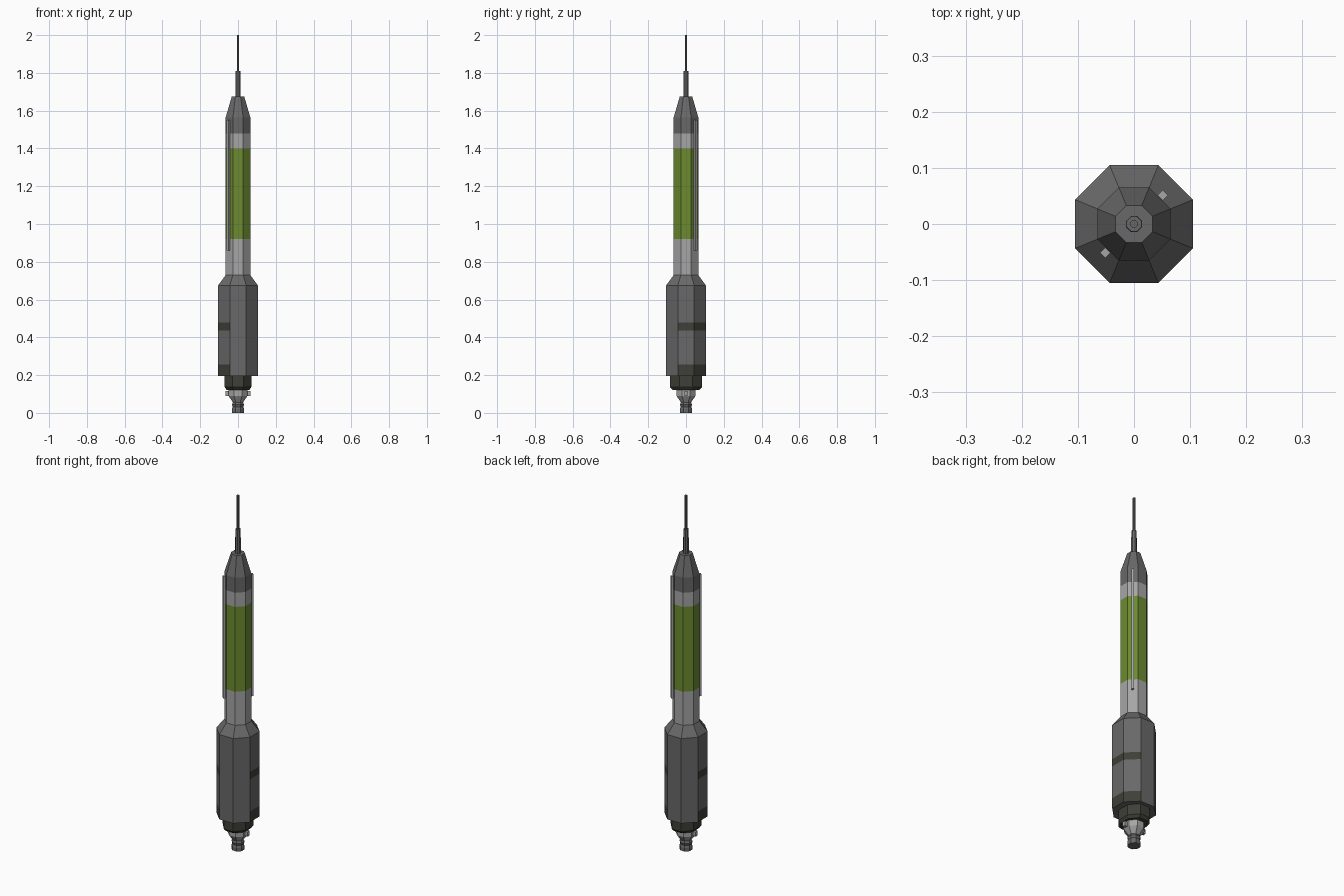
import bpy, bmesh, math
from mathutils import Matrix

if "Cube" in bpy.data.objects:
    bpy.data.objects.remove(bpy.data.objects["Cube"])


def material(name, r, g, b):
    m = bpy.data.materials.new(name)
    m.diffuse_color = (r, g, b, 1)
    m.use_nodes = True
    m.node_tree.nodes["Principled BSDF"].inputs["Base Color"].default_value = m.diffuse_color
    return m


DARK = material("dark grey", 0.14, 0.14, 0.14)
LIGHT = material("light grey", 0.38, 0.38, 0.38)
GREEN = material("olive green", 0.15, 0.26, 0.03)
BLACK = material("blackish olive", 0.05, 0.05, 0.04)


def finish(name, bm, mats, rule=None):
    bmesh.ops.recalc_face_normals(bm, faces=bm.faces)
    bm.normal_update()
    if rule:
        for f in bm.faces:
            f.material_index = rule(f.calc_center_median(), f.normal)
    me = bpy.data.meshes.new(name)
    bm.to_mesh(me)
    bm.free()
    for m in mats:
        me.materials.append(m)
    ob = bpy.data.objects.new(name, me)
    bpy.context.collection.objects.link(ob)
    return ob


def turned(name, profile, mats, rule=None, sides=8, sx=1, sy=1):
    """Stack of flat-sided rings; profile = (flat-to-centre radius, z)."""
    bm = bmesh.new()
    rings = []
    for r, z in profile:
        r /= math.cos(math.pi / sides)
        angles = [(i + 0.5) * math.tau / sides for i in range(sides)]
        rings.append([bm.verts.new((r * math.cos(a) * sx, r * math.sin(a) * sy, z))
                      for a in angles])
    for lo, hi in zip(rings, rings[1:]):
        for i in range(sides):
            j = (i + 1) % sides
            bm.faces.new((lo[i], lo[j], hi[j], hi[i]))
    bm.faces.new(rings[0])
    bm.faces.new(rings[-1])
    return finish(name, bm, mats, rule)


def box(name, center, size, angle, mat):
    bm = bmesh.new()
    bmesh.ops.create_cube(bm, size=1, matrix=Matrix.Rotation(angle, 4, 'Z')
                          @ Matrix.Translation(center) @ Matrix.Diagonal((*size, 1)))
    return finish(name, bm, [mat])


# Upper tube: light grey with a green sleeve
turned("upper_tube", [(0.065, 0.72), (0.065, 0.92), (0.065, 1.40), (0.065, 1.48)],
       [LIGHT, GREEN], lambda c, n: int(0.92 < c.z < 1.40 and abs(n.z) < 0.5))

# Tapered nose and stepped antenna
turned("nose", [(0.065, 1.48), (0.065, 1.565), (0.033, 1.675)], [DARK])
turned("antenna_base", [(0.014, 1.67), (0.013, 1.81)], [DARK])
turned("antenna_tip", [(0.0065, 1.81), (0.0065, 2.0)], [DARK])


# Lower housing: dark bands only on two opposite pairs of sides
def bands(c, n):
    banded = 0.195 < c.z < 0.255 or 0.437 < c.z < 0.479
    a = math.degrees(math.atan2(n.y, n.x)) % 180
    return int(banded and abs(n.z) < 0.5 and (a < 50 or a > 179))


turned("lower_housing", [(0.105, 0.195), (0.105, 0.255), (0.105, 0.437), (0.105, 0.479),
                         (0.105, 0.675), (0.065, 0.73)], [DARK, BLACK], bands)

# Base step, slightly deeper than wide
turned("base_step", [(0.85, 0.122), (1, 0.137), (1, 0.196)], [BLACK], sx=0.071, sy=0.085)

# Light connector with two side lugs and a dark plug
turned("connector", [(0.026, 0.055), (0.045, 0.082), (0.05, 0.09), (0.05, 0.122)], [LIGHT])
turned("plug", [(0.032, 0), (0.032, 0.02), (0.028, 0.032), (0.032, 0.045), (0.025, 0.06)], [DARK])

# Pairs repeated on opposite sides: connector lugs and long rods
for k, side in enumerate(("right", "left")):
    turn = k * math.pi
    box(side + "_lug", (0.055, 0, 0.103), (0.024, 0.018, 0.026), turn, LIGHT)
    box(side + "_rod", (0.0725, 0, 1.205), (0.013, 0.013, 0.69), turn + math.pi / 4, LIGHT)
